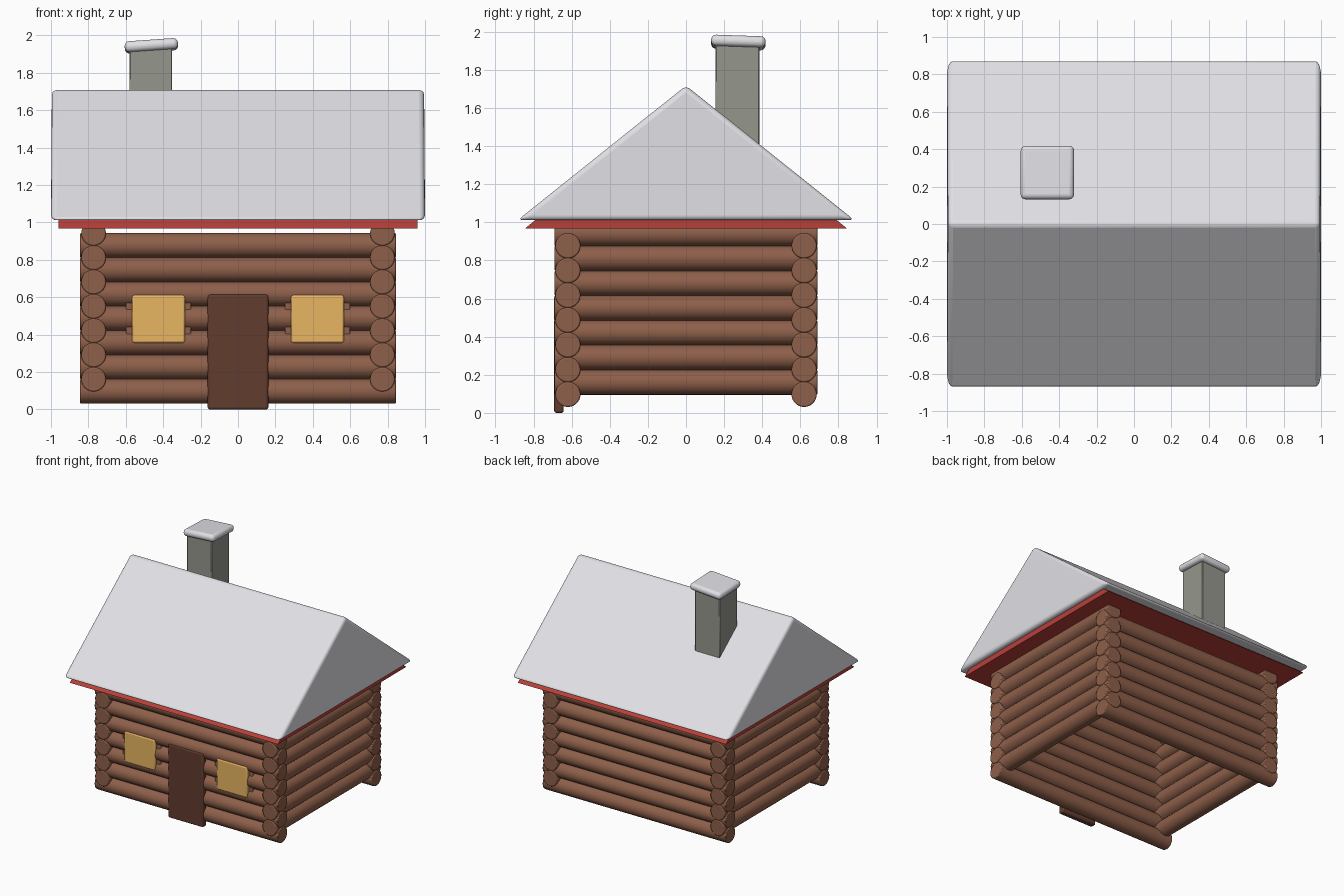
import bpy, bmesh, math
from mathutils import Matrix

if "Cube" in bpy.data.objects:
    bpy.data.objects.remove(bpy.data.objects["Cube"])


def material(name, rgb):
    m = bpy.data.materials.new(name)
    m.diffuse_color = (*rgb, 1)
    m.use_nodes = True
    m.node_tree.nodes["Principled BSDF"].inputs["Base Color"].default_value = m.diffuse_color
    return m


LOG = material("log brown", (0.27, 0.115, 0.068))
DOOR = material("dark door brown", (0.12, 0.045, 0.028))
SNOW = material("snow white", (0.75, 0.74, 0.78))
RED = material("roof red", (0.48, 0.05, 0.042))
GOLD = material("window yellow", (0.80, 0.46, 0.12))
STONE = material("chimney grey", (0.30, 0.31, 0.27))


def finish(name, bm, mat, bevel=0, segments=3, smooth=True):
    bmesh.ops.recalc_face_normals(bm, faces=bm.faces)
    me = bpy.data.meshes.new(name)
    bm.to_mesh(me)
    bm.free()
    me.materials.append(mat)
    ob = bpy.data.objects.new(name, me)
    bpy.context.collection.objects.link(ob)
    if bevel:
        mod = ob.modifiers.new("rounded edges", 'BEVEL')
        mod.width = bevel
        mod.segments = segments
        mod.limit_method = 'ANGLE'
        mod.angle_limit = math.radians(40)
    if smooth:
        bpy.ops.object.select_all(action='DESELECT')
        ob.select_set(True)
        bpy.context.view_layer.objects.active = ob
        bpy.ops.object.shade_smooth_by_angle(angle=math.radians(35))
    return ob


def box(name, x, y, z, mat, bevel=0, segments=3):
    bm = bmesh.new()
    size = (x[1] - x[0], y[1] - y[0], z[1] - z[0])
    bmesh.ops.create_cube(bm, size=1, matrix=Matrix.Translation(
        (sum(x) / 2, sum(y) / 2, sum(z) / 2)) @ Matrix.Diagonal((*size, 1)))
    return finish(name, bm, mat, bevel, segments)


def log(name, axis, length, x, y, z):
    bm = bmesh.new()
    turn = Matrix.Rotation(math.pi / 2, 4, 'Y' if axis == 'X' else 'X')
    bmesh.ops.create_cone(bm, cap_ends=True, segments=28, radius1=0.066, radius2=0.066,
                          depth=length, matrix=Matrix.Translation((x, y, z)) @ turn)
    return finish(name, bm, LOG, 0.007, 2)


def prism(name, half_x, ridge_x, half_y, z0, z1, mat, bevel=0):
    bm = bmesh.new()
    ends = []
    for s in (-1, 1):
        ends.append([bm.verts.new(c) for c in (
            (s * half_x, -half_y, z0), (s * half_x, half_y, z0), (s * ridge_x, 0, z1))])
        bm.faces.new(ends[-1])
    a, b = ends
    for i in range(3):
        j = (i + 1) % 3
        bm.faces.new((a[i], a[j], b[j], b[i]))
    return finish(name, bm, mat, bevel, 4, smooth=bool(bevel))


# Log walls, alternating half a log in height at the corners
for i in range(7):
    z = 0.097 + 0.13 * i
    for side, s in (("front", -1), ("back", 1)):
        log(f"{side}_wall_log_{i + 1}", 'X', 1.69, 0, s * 0.62, z)
    for side, s in (("left", -1), ("right", 1)):
        log(f"{side}_wall_log_{i + 1}", 'Y', 1.38, s * 0.772, 0, z + 0.064)

# Door and windows with their frames, set into the front wall
box("door", (-0.162, 0.162), (-0.692, -0.642), (0, 0.615), DOOR, 0.012)
for side, s in (("left", -1), ("right", 1)):
    c = s * 0.425
    box(f"{side}_window_frame", (c - 0.175, c + 0.175), (-0.666, -0.62), (0.37, 0.60), LOG, 0.008)
    box(f"{side}_window", (c - 0.142, c + 0.142), (-0.692, -0.642), (0.355, 0.612), GOLD, 0.012)

# Roof and the snow lying on it
prism("roof", 0.96, 0.96, 0.845, 0.968, 1.66, RED)
prism("roof_snow", 1.0, 0.995, 0.884, 1.012, 1.718, SNOW, 0.028)

# Chimney with a slightly tilted snow cap
box("chimney", (-0.58, -0.352), (0.155, 0.385), (1.25, 1.93), STONE, 0.004, 1)
cap = box("chimney_snow", (-0.143, 0.143), (-0.143, 0.143), (-0.029, 0.029), SNOW, 0.026, 4)
cap.location = (-0.463, 0.275, 1.944)
cap.rotation_euler = (math.radians(-2), math.radians(-4), 0)
